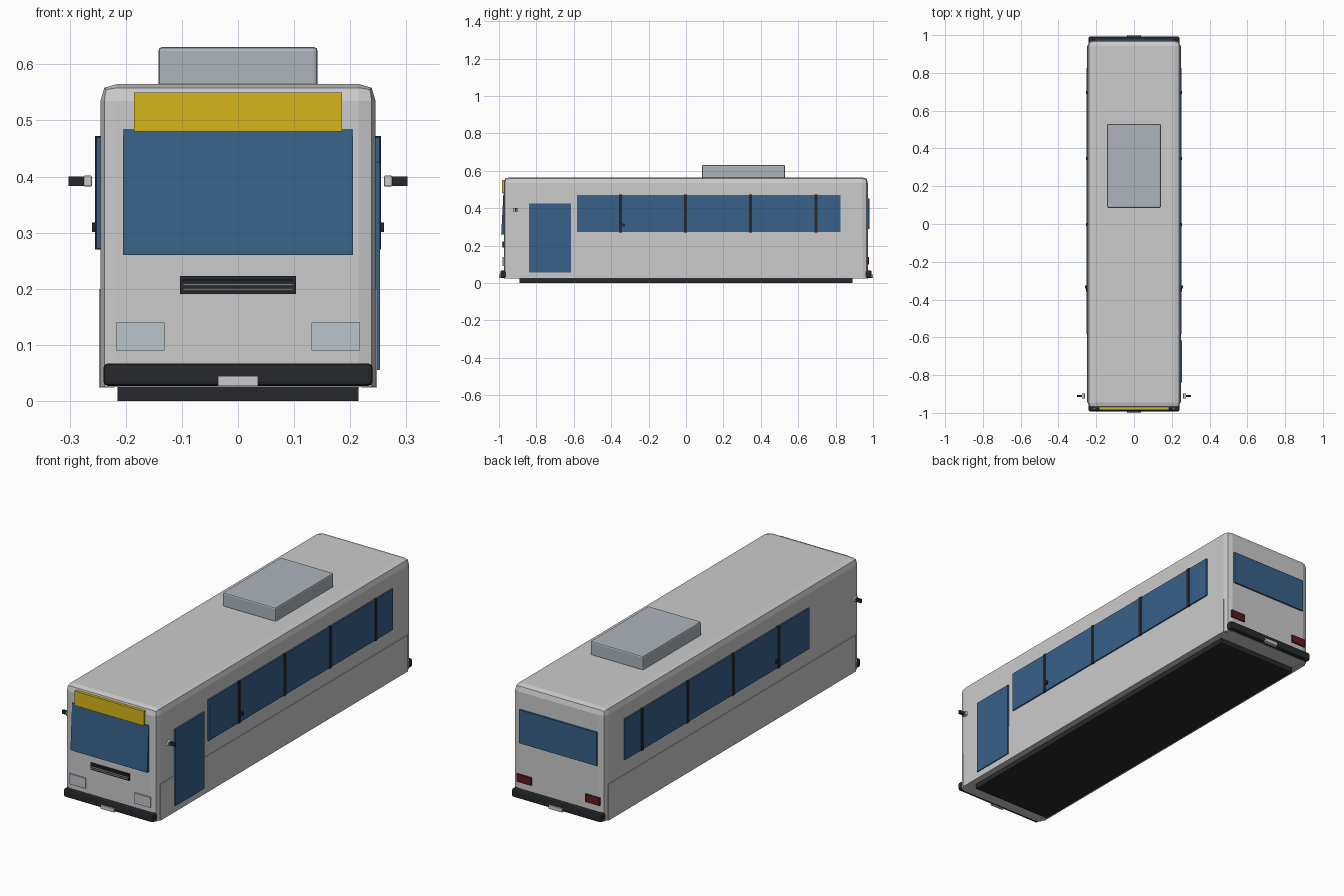
import bpy, bmesh
from mathutils import Vector

if "Cube" in bpy.data.objects:
    bpy.data.objects.remove(bpy.data.objects["Cube"])


def material(name, r, g, b):
    m = bpy.data.materials.new(name)
    m.diffuse_color = (r, g, b, 1)
    m.use_nodes = True
    m.node_tree.nodes["Principled BSDF"].inputs["Base Color"].default_value = m.diffuse_color
    return m


GLASS = material("glass_blue", 0.04, 0.12, 0.25)
BLACK = material("rubber_black", 0.02, 0.022, 0.025)
YELLOW = material("sign_yellow", 0.68, 0.47, 0.01)
RED = material("tail_red", 0.12, 0.01, 0.01)
LAMP = material("lamp_grey", 0.5, 0.56, 0.6)
UNIT = material("roof_unit_grey", 0.42, 0.46, 0.5)
SKIRT = material("skirt_grey", 0.55, 0.55, 0.55)


def box(name, x, y, z, mat=None, bevel=0, segments=2, top_shift=0, keep_bottom=False, profile=0.5):
    """Box from (min, max) ranges; top_shift leans the top along y."""
    bm = bmesh.new()
    bmesh.ops.create_cube(bm, size=1)
    for v in bm.verts:
        up = v.co.z > 0
        v.co = Vector([r[0] if c < 0 else r[1] for c, r in zip(v.co, (x, y, z))])
        if up:
            v.co.y += top_shift
    if bevel:
        edges = [e for e in bm.edges
                 if not (keep_bottom and all(abs(v.co.z - z[0]) < 1e-5 for v in e.verts))]
        bmesh.ops.bevel(bm, geom=edges, offset=bevel, segments=segments,
                        profile=profile, affect='EDGES', clamp_overlap=True)
    bmesh.ops.recalc_face_normals(bm, faces=bm.faces[:])
    me = bpy.data.meshes.new(name)
    bm.to_mesh(me)
    bm.free()
    ob = bpy.data.objects.new(name, me)
    bpy.context.collection.objects.link(ob)
    if mat:
        me.materials.append(mat)
    return ob


def side_box(name, s, x, y, z, mat=None, bevel=0):
    """Box on the right (s=1) or left (s=-1) side."""
    xr = tuple(sorted((s * x[0], s * x[1])))
    return box(f"{name}_{'right' if s > 0 else 'left'}", xr, y, z, mat, bevel)


# Body shell, chassis and roof unit
box("body", (-0.245, 0.245), (-0.974, 0.972), (0.025, 0.565), None, 0.03, 2,
    keep_bottom=True, profile=0.6)
box("chassis", (-0.215, 0.215), (-0.89, 0.89), (0, 0.03), BLACK)
box("roof_unit", (-0.142, 0.142), (0.085, 0.53), (0.56, 0.631), UNIT, 0.007)

# Front glass, destination sign and grille
box("windshield", (-0.205, 0.205), (-0.988, -0.965), (0.26, 0.485), GLASS, top_shift=0.012)
box("destination_sign", (-0.185, 0.185), (-0.984, -0.965), (0.48, 0.55), YELLOW)
box("grille", (-0.103, 0.103), (-0.982, -0.965), (0.191, 0.223), BLACK)
for i in range(3):
    z = 0.199 + i * 0.008
    box(f"grille_slat_{i + 1}", (-0.098, 0.098), (-0.985, -0.975), (z - 0.0015, z + 0.0015), LAMP if i < 2 else BLACK)

# Rear window
box("rear_window", (-0.208, 0.208), (0.965, 0.98), (0.29, 0.452), GLASS)

# Bumpers and number plates
for end, s in (("front", -1), ("rear", 1)):
    yr = lambda a, b: tuple(sorted((s * a, s * b)))
    box(f"{end}_bumper", (-0.24, 0.24), yr(0.952, 0.993), (0.027, 0.067), BLACK, 0.008)
    box(f"{end}_plate", (-0.036, 0.036), yr(0.985, 1.0), (0.027, 0.045))

for s in (-1, 1):
    # Lower side skirt
    side_box("skirt", s, (0.22, 0.248), (-0.945, 0.945), (0.024, 0.2), SKIRT)
    # Long side window with pillars
    side_box("side_window", s, (0.235, 0.252), (-0.583, 0.825), (0.272, 0.47), GLASS)
    for i, y in enumerate((-0.35, -0.002, 0.346, 0.695)):
        side_box(f"window_pillar_{i + 1}", s, (0.24, 0.255), (y - 0.008, y + 0.008), (0.27, 0.472), BLACK)
    side_box("window_latch", s, (0.25, 0.26), (-0.341, -0.325), (0.301, 0.318), BLACK)
    # Lamps
    side_box("headlight", s, (0.131, 0.217), (-0.98, -0.965), (0.09, 0.14), LAMP)
    side_box("tail_light", s, (0.145, 0.222), (0.965, 0.979), (0.1, 0.138), RED)
    # Wing mirror: pale mount and dark arm
    side_box("mirror_mount", s, (0.26, 0.275), (-0.925, -0.897), (0.382, 0.402), None, 0.003)
    side_box("mirror_arm", s, (0.272, 0.302), (-0.915, -0.905), (0.383, 0.4), BLACK)

# Passenger door, right side only
side_box("door", 1, (0.235, 0.253), (-0.84, -0.616), (0.055, 0.425), GLASS)
